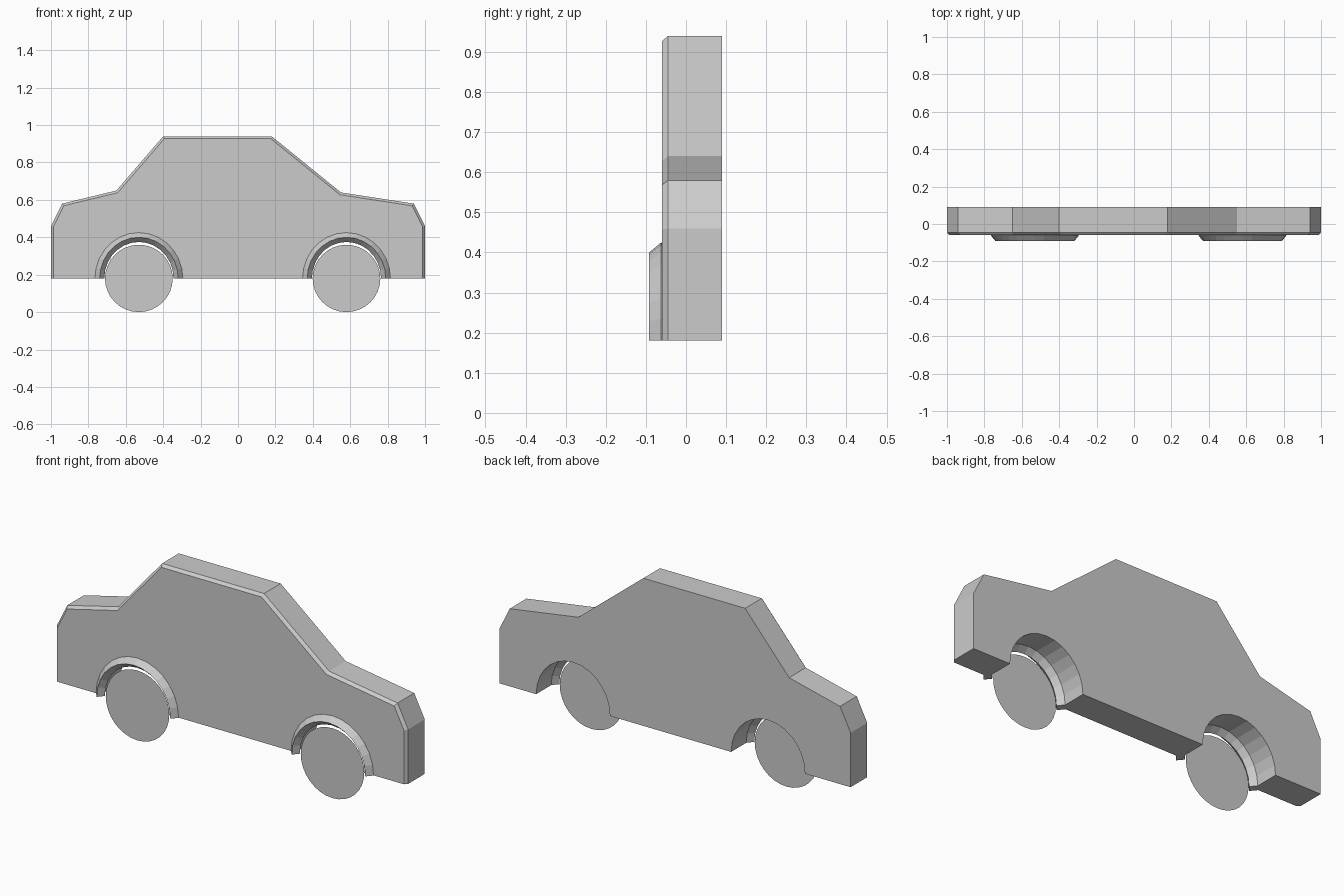
import bpy, bmesh, math
from mathutils import Vector

if "Cube" in bpy.data.objects:
    bpy.data.objects.remove(bpy.data.objects["Cube"])

WHEELS = {"rear": -0.53, "front": 0.58}
BASE = 0.18          # underside height and axle height
BACK, SHOULDER, FACE = 0.09, -0.045, -0.06
SEG = 14


def finish(name, bm):
    bmesh.ops.recalc_face_normals(bm, faces=bm.faces)
    me = bpy.data.meshes.new(name)
    bm.to_mesh(me)
    bm.free()
    ob = bpy.data.objects.new(name, me)
    bpy.context.collection.objects.link(ob)
    return ob


def arc(cx, grow=0.0):
    """Half-oval around an axle, from +x side over the top to the -x side."""
    return [Vector((cx + (0.21 + grow) * math.cos(math.pi * i / SEG),
                    BASE + (0.22 + grow) * math.sin(math.pi * i / SEG)))
            for i in range(SEG + 1)]


def inset(pts, d):
    """Move a clockwise open outline inward; its two ends slide sideways."""
    out = []
    for i, p in enumerate(pts):
        normals = []
        for a, b in ((i - 1, i), (i, i + 1)):
            if a >= 0 and b < len(pts):
                e = (pts[b] - pts[a]).normalized()
                normals.append(Vector((e.y, -e.x)))
        m = sum(normals, Vector((0, 0))).normalized()
        out.append(p + m * d / m.dot(normals[0]))
    return out


def loft(bm, rings, closed=True):
    n = len(rings[0])
    for a, b in zip(rings, rings[1:]):
        for i in range(n if closed else n - 1):
            j = (i + 1) % n
            bm.faces.new((a[i], a[j], b[j], b[i]))


# car body: slab silhouette with wheel cutouts and a chamfered front edge
outline = [Vector(p) for p in (
    (-1, BASE), (-1, 0.46), (-0.94, 0.58), (-0.65, 0.65), (-0.4, 0.94),
    (0.18, 0.94), (0.55, 0.64), (0.94, 0.58), (1, 0.46), (1, BASE))]
cutouts = arc(WHEELS["front"]) + arc(WHEELS["rear"])
full = outline + cutouts
small = inset(outline, 0.013) + cutouts
bm = bmesh.new()
rings = [[bm.verts.new((p.x, y, p.y)) for p in pts]
         for pts, y in ((full, BACK), (full, SHOULDER), (small, FACE))]
loft(bm, rings)
bm.faces.new(rings[0])
bm.faces.new(rings[-1])
finish("car_body", bm)

for side, cx in WHEELS.items():
    # wheel arch trim: diamond section swept over the cutout
    bm = bmesh.new()
    section = ((0.025, -0.062), (0, -0.092), (-0.025, -0.062), (0, -0.032))
    strips = [[bm.verts.new((p.x, y, p.y)) for p in arc(cx, g)] for g, y in section]
    loft(bm, strips + strips[:1], closed=False)
    for end in (0, -1):
        bm.faces.new([s[end] for s in strips])
    finish(side + "_wheel_arch", bm)

    # wheel: thin flat disc
    bm = bmesh.new()
    bm.faces.new([bm.verts.new((cx + 0.181 * math.cos(math.tau * i / 32), -0.06,
                                BASE + 0.18 * math.sin(math.tau * i / 32)))
                  for i in range(32)])
    finish(side + "_wheel", bm)
